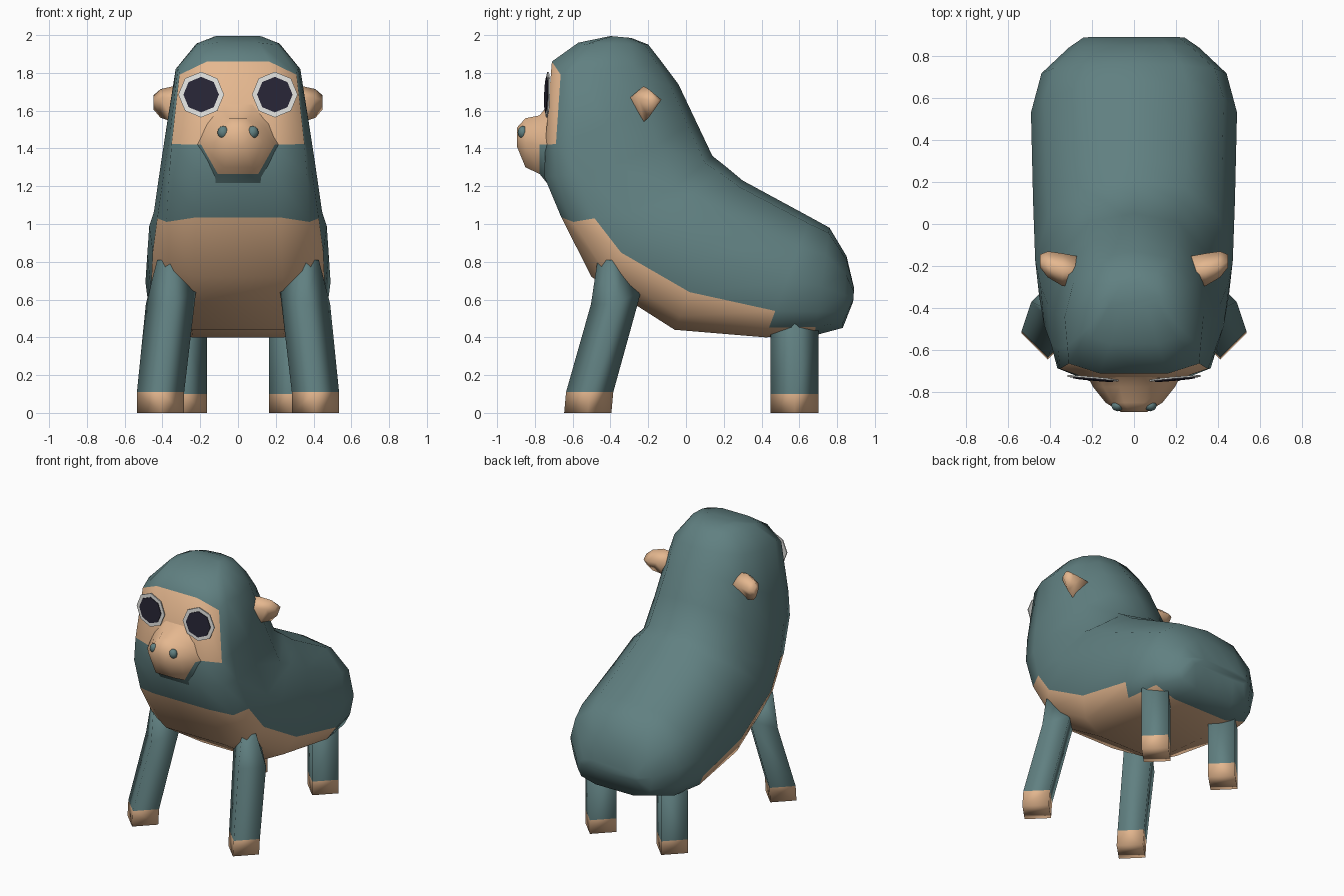
import bpy, bmesh, math
from mathutils import Matrix

if "Cube" in bpy.data.objects:
    bpy.data.objects.remove(bpy.data.objects["Cube"], do_unlink=True)


def material(name, rgb):
    m = bpy.data.materials.new(name)
    m.use_nodes = True
    m.diffuse_color = (*rgb, 1)
    bsdf = m.node_tree.nodes["Principled BSDF"]
    bsdf.inputs["Base Color"].default_value = (*rgb, 1)
    bsdf.inputs["Roughness"].default_value = 0.8
    return m


FUR = material("teal_fur", (0.118, 0.216, 0.22))
SKIN = material("tan_skin", (0.78, 0.475, 0.275))
WHITE = material("eye_white", (0.80, 0.80, 0.77))
DARK = material("eye_dark", (0.022, 0.02, 0.038))


def loft(name, rings, mats, rule=lambda i, j: 0, angle=100):
    """Skin closed rings of equal length, cap both ends; rule(ring, side) picks the colour."""
    bm = bmesh.new()
    vs = [[bm.verts.new(p) for p in ring] for ring in rings]
    n = len(vs[0])
    for i in range(len(vs) - 1):
        for j in range(n):
            k = (j + 1) % n
            f = bm.faces.new((vs[i][j], vs[i][k], vs[i + 1][k], vs[i + 1][j]))
            f.material_index = rule(i, j)
    bm.faces.new(vs[0]).material_index = rule(0, 0)
    bm.faces.new(vs[-1]).material_index = rule(len(vs) - 2, 0)
    bmesh.ops.recalc_face_normals(bm, faces=bm.faces)
    me = bpy.data.meshes.new(name)
    bm.to_mesh(me)
    bm.free()
    for m in mats:
        me.materials.append(m)
    ob = bpy.data.objects.new(name, me)
    bpy.context.collection.objects.link(ob)
    bpy.ops.object.select_all(action="DESELECT")
    ob.select_set(True)
    bpy.context.view_layer.objects.active = ob
    bpy.ops.object.shade_smooth_by_angle(angle=math.radians(angle))


def body_ring(fy, fz, by, bz, w, sag, edge, drop):
    """Half cross-section (side, front-to-back) mirrored to a full ring between two points."""
    half = [(0, 0), (0.5, 0), (edge, 0.08), (0.96, 0.22), (1, 0.46), (0.87, 0.75), (0.52, 0.95), (0, 1)]
    pts = []
    for j, (x, u) in enumerate(half):
        z = fz + (bz - fz) * u - sag * math.sin(math.pi * u) - (drop if j == 2 else 0)
        pts.append((x * w, fy + (by - fy) * u, z))
    return pts + [(-x, y, z) for x, y, z in pts[-2:0:-1]]


# Front/belly point, back point, half width, sag, front corner width and drop; crown to rump
BODY = [
    (-0.40, 1.995, -0.29, 1.985, 0.13, 0.00, 0.90, 0),
    (-0.57, 1.96, -0.20, 1.95, 0.22, 0.00, 0.92, 0.01),
    (-0.71, 1.86, -0.13, 1.86, 0.33, 0.04, 0.94, 0.06),
    (-0.745, 1.42, -0.04, 1.74, 0.378, 0.05, 0.93, 0.01),
    (-0.75, 1.25, 0.05, 1.55, 0.41, 0.08, 0.89, 0),
    (-0.66, 1.035, 0.14, 1.36, 0.445, 0.12, 0.85, 0.02),
    (-0.50, 0.72, 0.21, 1.305, 0.47, 0.00, 0.82, 0),
    (-0.06, 0.44, 0.30, 1.23, 0.48, -0.04, 0.82, 0),
    (0.42, 0.40, 0.66, 1.035, 0.49, 0.00, 0.85, 0),
    (0.68, 0.41, 0.76, 0.98, 0.44, 0.00, 0.87, 0),
    (0.83, 0.45, 0.85, 0.83, 0.31, 0.00, 0.87, 0),
    (0.885, 0.59, 0.89, 0.66, 0.24, 0.00, 0.87, 0),
]
RINGS = [body_ring(*b) for b in BODY]


def body_colour(i, j):
    side = min(j, len(RINGS[0]) - 1 - j)
    face = i == 2 and side < 2
    belly = (5 <= i <= 7 and side < 3) or (i == 8 and side < 2)
    return 1 if face or belly else 0


loft("body", RINGS, [FUR, SKIN], body_colour)


# Muzzle: rings running forward from the face (y, centre z, half width, half height)
def muzzle_ring(y, z, rx, rz):
    shape = [(-0.55, -1), (0.55, -1), (1, 0.0), (0.75, 0.55), (0.35, 1), (-0.35, 1), (-0.75, 0.55), (-1, 0.0)]
    return [(x * rx, y, z + h * rz) for x, h in shape]


# Fur carries on under the chin where the muzzle leaves the face
loft("muzzle", [muzzle_ring(*m) for m in (
    (-0.715, 1.42, 0.225, 0.23), (-0.775, 1.42, 0.195, 0.155),
    (-0.85, 1.43, 0.135, 0.13), (-0.895, 1.46, 0.06, 0.05))],
     [SKIN, FUR], lambda i, j: 1 if i == 0 and j in (0, 1, 7) else 0)


def disc(name, side, y, r, depth, mat):
    """Thin octagonal eye plate, turned slightly outward to follow the face."""
    pts = []
    for k in range(8):
        a = math.pi * k / 4
        dx, dz = r * math.cos(a), r * math.sin(a)
        pts.append((side * (0.195 + dx), y + 0.09 * dx + 0.03 * dz, 1.685 + dz))
    loft(name, [[(px, py - d, pz) for px, py, pz in pts] for d in (0, depth)], [mat], angle=30)


def leg(name, side, rings):
    """Four-sided diamond leg, each ring tilted inward; the lowest section is skin."""
    pts = [[(side * (x + r * c), y + r * s, z + tilt * (s - c)) for c, s in ((1, 0), (0, 1), (-1, 0), (0, -1))]
           for x, y, z, r, tilt in rings]
    loft(name, pts, [FUR, SKIN], lambda i, j: 1 if i == 0 else 0)


# Ear cross-section: teardrop (y, z)
DROP = [(-0.08, 0.02), (-0.01, 0.08), (0.075, 0.01), (-0.01, -0.11)]

for side, tag in ((1, "left"), (-1, "right")):
    # Eyes
    disc(tag + "_eye_white", side, -0.730, 0.121, 0.008, WHITE)
    disc(tag + "_eye_pupil", side, -0.738, 0.094, 0.005, DARK)

    # Nostril
    bpy.ops.mesh.primitive_uv_sphere_add(segments=8, ring_count=6, radius=1)
    nostril = bpy.context.object
    nostril.name = tag + "_nostril"
    nostril.data.transform(Matrix.Translation((side * 0.078, -0.864, 1.485))
                           @ Matrix.Diagonal((0.031, 0.027, 0.034, 1)))
    nostril.data.materials.append(FUR)
    bpy.ops.object.shade_smooth_by_angle(angle=math.radians(100))

    # Ear
    loft(tag + "_ear", [[(side * x, y + dy * s, 1.65 + dz * s) for dy, dz in DROP]
                        for x, y, s in ((0.25, -0.22, 0.85), (0.34, -0.215, 1.0),
                                        (0.41, -0.19, 0.8), (0.447, -0.175, 0.4))], [SKIN])

    # Legs
    leg(tag + "_front_leg", side, [(0.41, -0.52, 0, 0.125, 0), (0.41, -0.51, 0.11, 0.125, 0),
                                   (0.355, -0.37, 0.61, 0.133, 0.035), (0.36, -0.40, 0.81, 0.068, 0)])
    leg(tag + "_back_leg", side, [(0.29, 0.575, 0, 0.127, 0), (0.29, 0.575, 0.1, 0.127, 0),
                                  (0.29, 0.575, 0.46, 0.127, 0), (0.32, 0.575, 0.50, 0.07, 0)])
